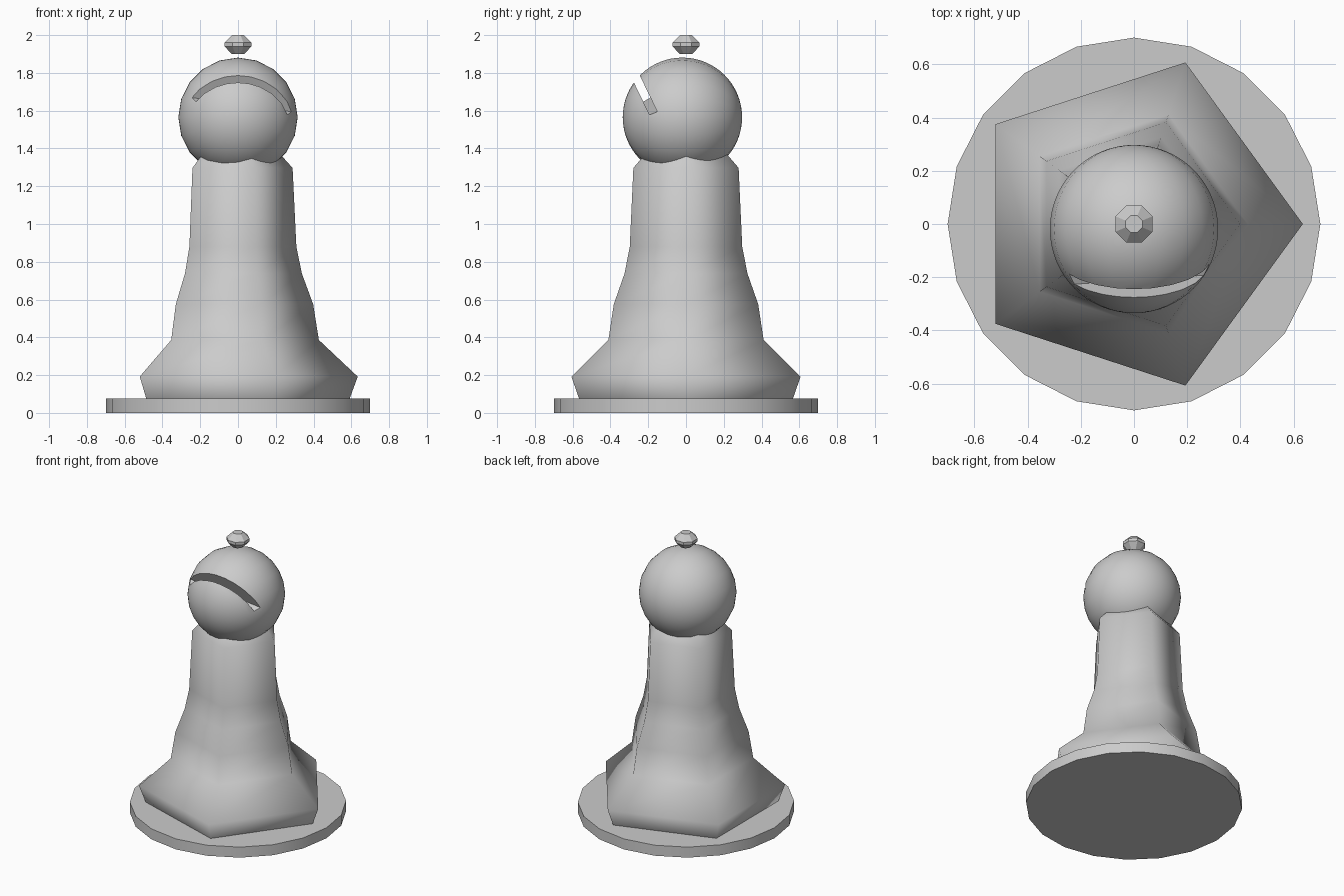
import bpy, bmesh, math
from mathutils import Matrix, Vector

if "Cube" in bpy.data.objects:
    bpy.data.objects.remove(bpy.data.objects["Cube"])


def make_object(name, bm):
    bmesh.ops.recalc_face_normals(bm, faces=bm.faces[:])
    mesh = bpy.data.meshes.new(name)
    bm.to_mesh(mesh)
    bm.free()
    obj = bpy.data.objects.new(name, mesh)
    bpy.context.collection.objects.link(obj)
    return obj


def lathe(name, profile, sides, turn=0.0, smooth=False):
    """Closed solid from (radius, z) rings with the given number of sides."""
    bm = bmesh.new()
    rings = []
    for r, z in profile:
        angles = [turn + 2 * math.pi * i / sides for i in range(sides)]
        rings.append([bm.verts.new((r * math.cos(a), r * math.sin(a), z)) for a in angles])
    for low, high in zip(rings, rings[1:]):
        for i in range(sides):
            j = (i + 1) % sides
            f = bm.faces.new((low[i], low[j], high[j], high[i]))
            f.smooth = smooth
    bm.faces.new(rings[0][::-1])
    bm.faces.new(rings[-1])
    return make_object(name, bm)


def smooth_by_angle(obj, degrees):
    bpy.ops.object.select_all(action='DESELECT')
    obj.select_set(True)
    bpy.context.view_layer.objects.active = obj
    bpy.ops.object.shade_smooth_by_angle(angle=math.radians(degrees))


# Round foot
foot = lathe("base_disc", [(0.7, 0), (0.7, 0.075)], 20)
smooth_by_angle(foot, 30)

# Five-sided flared body, softly shaded
body = lathe("body", [(0.595, 0.075), (0.638, 0.192), (0.432, 0.386), (0.402, 0.575),
                      (0.342, 0.738), (0.313, 0.88), (0.293, 1.297), (0.2, 1.40)],
             5, smooth=True)
body.location.x = -0.004

# Head: ball with its poles facing front and back
bm = bmesh.new()
bmesh.ops.create_uvsphere(bm, u_segments=20, v_segments=32, radius=0.316,
                          matrix=Matrix.Translation((0, -0.019, 1.565))
                          @ Matrix.Rotation(math.pi / 2, 4, 'X'))
head = make_object("head", bm)

# Slanted slot cutter, slightly rolled
down = Vector((0, 0.437, -0.9)).normalized()
across = Vector((1, 0, 0))
roll = math.radians(9)
u = across * math.cos(roll) + down * math.sin(roll)
w = across * math.sin(roll) - down * math.cos(roll)
n = w.cross(u)
centre = Vector((0, -0.191, 1.625)) + w * 0.25
frame = Matrix((u, n, w)).transposed().to_4x4()
bm = bmesh.new()
bmesh.ops.create_cube(bm, size=1, matrix=Matrix.Translation(centre) @ frame
                      @ Matrix.Diagonal((1.0, 0.044, 0.5, 1)))
cutter = make_object("slot_cutter", bm)
cutter.hide_render = True

mod = head.modifiers.new("slot", 'BOOLEAN')
mod.operation = 'DIFFERENCE'
mod.solver = 'EXACT'
mod.object = cutter
bpy.context.view_layer.objects.active = head
bpy.ops.object.modifier_apply(modifier=mod.name)
bpy.data.objects.remove(cutter)
smooth_by_angle(head, 30)

# Small faceted finial floating over the head
lathe("finial", [(0.037, 1.9), (0.076, 1.94), (0.076, 1.96), (0.034, 2.0)], 8,
      turn=math.pi / 8)
